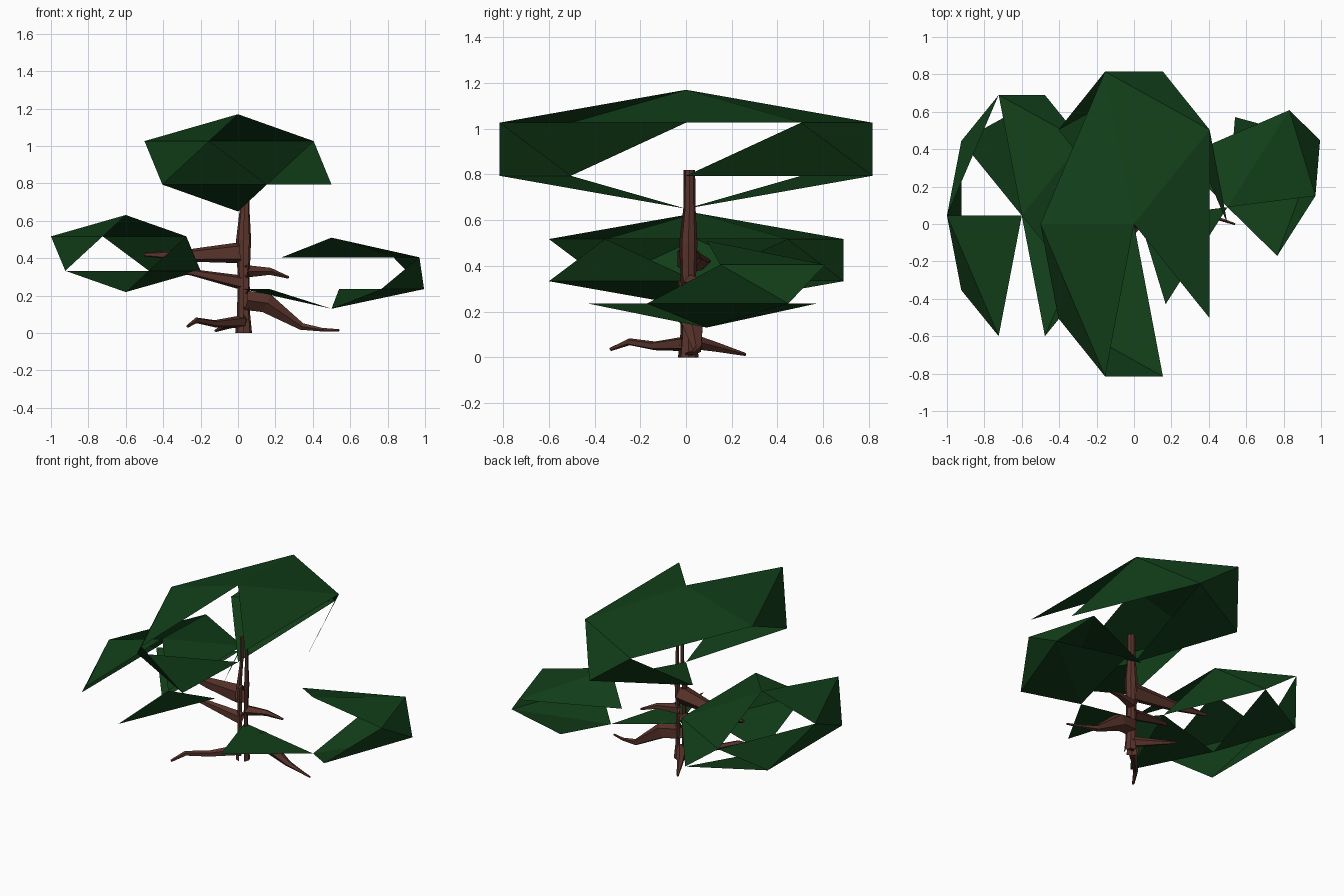
import bpy, bmesh
from math import cos, sin, tau
from mathutils import Vector

if "Cube" in bpy.data.objects:
    bpy.data.objects.remove(bpy.data.objects["Cube"])


def material(name, rgb):
    m = bpy.data.materials.new(name)
    m.diffuse_color = (*rgb, 1)
    m.use_nodes = True
    m.node_tree.nodes["Principled BSDF"].inputs["Base Color"].default_value = m.diffuse_color
    return m


LEAF = material("leaf_green", (0.006, 0.05, 0.01))
BARK = material("bark_brown", (0.10, 0.034, 0.024))


def finish(name, bm, mat):
    mesh = bpy.data.meshes.new(name)
    bm.to_mesh(mesh)
    bm.free()
    mesh.materials.append(mat)
    obj = bpy.data.objects.new(name, mesh)
    bpy.context.collection.objects.link(obj)


def canopy(name, centre, a, b, h, top, down, up, base):
    """Open icosahedron; a and b are the ring's half axes, h its half height.
    top/down/up/base list which triangles of each band exist."""
    bm = bmesh.new()
    c, a, b = Vector(centre), Vector((*a, 0)), Vector((*b, 0))
    z = Vector((0, 0, h))

    def ring(shift, lift):
        return [bm.verts.new(c + a * cos(tau * (k + shift) / 5)
                             + b * sin(tau * (k + shift) / 5) + z * lift)
                for k in range(5)]

    u, l = ring(0, 0.447), ring(0.5, -0.447)
    t, d = bm.verts.new(c + z), bm.verts.new(c - z)
    for k in top:
        bm.faces.new((t, u[k], u[(k + 1) % 5]))
    for k in down:
        bm.faces.new((u[k], l[k], u[(k + 1) % 5]))
    for k in up:
        bm.faces.new((u[k], l[k - 1], l[k]))
    for k in base:
        bm.faces.new((d, l[(k + 1) % 5], l[k]))
    bmesh.ops.delete(bm, geom=[v for v in bm.verts if not v.link_faces],
                     context='VERTS')
    finish(name, bm, LEAF)


def limb(name, path, sides=5, gaps=()):
    """Tapered faceted tube through (x, y, z, radius) points."""
    bm = bmesh.new()
    pts = [Vector(p[:3]) for p in path]
    rings = []
    for i, p in enumerate(path):
        t = (pts[min(i + 1, len(pts) - 1)] - pts[max(i - 1, 0)]).normalized()
        side = t.cross(Vector((0, 0, 1)))
        side = side.normalized() if side.length > 0.2 else Vector((1, 0, 0))
        other = side.cross(t).normalized()
        rings.append([bm.verts.new(pts[i] + p[3] * (side * cos(tau * k / sides)
                      + other * sin(tau * k / sides))) for k in range(sides)])
    for r, s in zip(rings, rings[1:]):
        for k in range(sides):
            if k not in gaps:
                j = (k + 1) % sides
                bm.faces.new((r[k], r[j], s[j], s[k]))
    finish(name, bm, BARK)


# Foliage clumps
canopy("top_foliage", (0, 0, 0.91), (-0.5, 0), (0, 0.857), 0.26,
       (0, 1, 2, 4), (1, 4), (1, 2, 4), (0, 3))
canopy("left_foliage", (-0.6, 0.045, 0.425), (-0.4, 0), (0, 0.678), 0.206,
       (1, 2, 4), (0, 1, 4), (0, 2, 3), (0, 2))
canopy("right_foliage", (0.5, 0.09, 0.32), (0.47, 0.06), (0.195, 0.526), 0.19,
       (0, 1), (0,), (0,), (0, 2, 4))

# Trunk
limb("trunk", [(0.03, 0.01, 0, 0.045), (0.03, 0.01, 0.1, 0.035),
               (0.03, 0.01, 0.3, 0.032), (0.03, 0.01, 0.5, 0.04),
               (0.035, 0.015, 0.65, 0.027), (0.035, 0.015, 0.82, 0.025)],
     8, (1, 5))

# Branches
limb("left_upper_branch", [(0.02, 0.01, 0.43, 0.06), (-0.26, 0.06, 0.415, 0.035),
                           (-0.5, 0.1, 0.42, 0.01)])
limb("left_lower_branch", [(0.02, 0.01, 0.27, 0.04), (-0.25, -0.02, 0.325, 0.018),
                           (-0.4, -0.03, 0.34, 0.008)])
limb("right_branch", [(0.04, 0.02, 0.33, 0.035), (0.17, 0.06, 0.33, 0.02),
                      (0.27, 0.1, 0.297, 0.007)])

# Roots
limb("right_root", [(0.04, 0.01, 0.175, 0.055), (0.15, 0.03, 0.16, 0.055),
                    (0.34, 0.05, 0.035, 0.02), (0.45, 0.03, 0.018, 0.01),
                    (0.54, 0, 0.015, 0.006)])
limb("left_root", [(0.02, 0, 0.06, 0.035), (-0.12, -0.14, 0.05, 0.02),
                   (-0.22, -0.25, 0.068, 0.016), (-0.27, -0.33, 0.035, 0.008)])
limb("back_root", [(0.02, 0.02, 0.07, 0.035), (-0.05, 0.13, 0.045, 0.022),
                   (-0.12, 0.26, 0.012, 0.007)])
